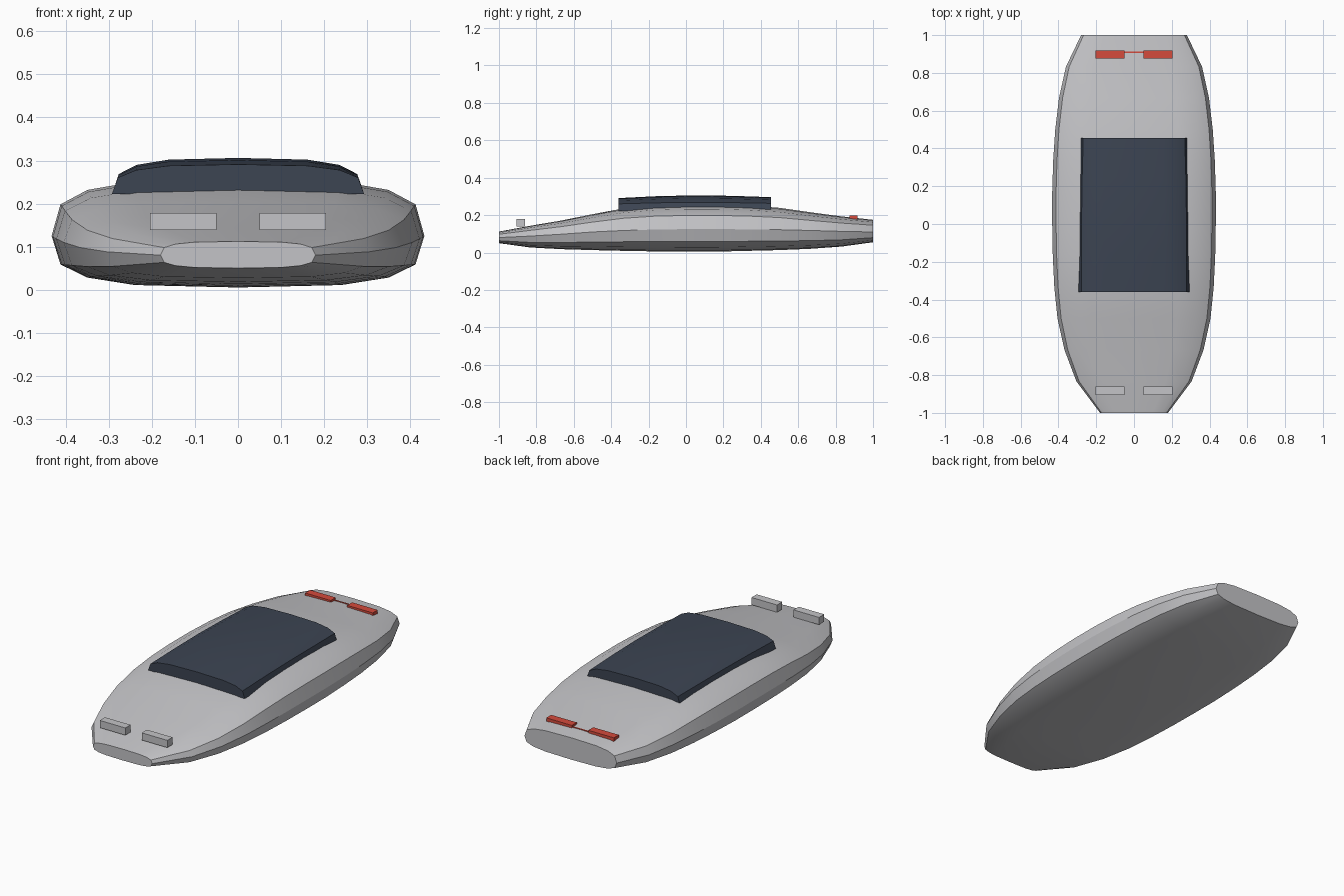
import bpy, bmesh, math

if "Cube" in bpy.data.objects:
    bpy.data.objects.remove(bpy.data.objects["Cube"])


def material(name, rgb):
    m = bpy.data.materials.new(name)
    m.diffuse_color = (*rgb, 1)
    m.use_nodes = True
    m.node_tree.nodes["Principled BSDF"].inputs["Base Color"].default_value = m.diffuse_color
    return m


SILVER = material("silver grey", (0.55, 0.55, 0.57))
GLASS = material("dark blue glass", (0.045, 0.058, 0.085))
RED = material("red", (0.66, 0.07, 0.045))
EXP = 0.615  # squareness of the rounded cross-sections


def spow(v):
    return math.copysign(abs(v) ** EXP, v) if abs(v) > 1e-6 else 0.0


def section(y, w, zb, zc, zt, count, sweep):
    """Rounded section: widest at zc, reaching zb below and zt above."""
    pts = []
    for i in range(count):
        a = sweep * i / 16
        s = spow(math.sin(a))
        pts.append((w * spow(math.cos(a)), y, zc + s * ((zt - zc) if s > 0 else (zc - zb))))
    return pts


def loft(name, rings, mat, angle):
    """Skin closed rings and cap both ends."""
    bm = bmesh.new()
    rows = [[bm.verts.new(p) for p in r] for r in rings]
    n = len(rows[0])
    for a, b in zip(rows, rows[1:]):
        for i in range(n):
            j = (i + 1) % n
            bm.faces.new((a[i], a[j], b[j], b[i]))
    bm.faces.new(rows[0])
    bm.faces.new(rows[-1])
    bmesh.ops.recalc_face_normals(bm, faces=bm.faces)
    me = bpy.data.meshes.new(name)
    bm.to_mesh(me)
    bm.free()
    me.materials.append(mat)
    ob = bpy.data.objects.new(name, me)
    bpy.context.collection.objects.link(ob)
    bpy.ops.object.select_all(action='DESELECT')
    ob.select_set(True)
    bpy.context.view_layer.objects.active = ob
    bpy.ops.object.shade_smooth_by_angle(angle=math.radians(angle))
    return ob


def box(name, lo, hi, mat):
    bpy.ops.mesh.primitive_cube_add(size=1, location=[(a + b) / 2 for a, b in zip(lo, hi)])
    ob = bpy.context.object
    ob.name = name
    ob.scale = [b - a for a, b in zip(lo, hi)]
    ob.data.materials.append(mat)
    return ob


# Body shell: half width, bottom, widest height, top at even steps from nose to tail
stations = [
    (.18, .050, .080, .112), (.305, .027, .088, .143), (.368, .018, .098, .171),
    (.405, .013, .110, .205), (.422, .009, .118, .236), (.430, .006, .123, .252),
    (.433, .005, .125, .257), (.433, .005, .125, .257), (.428, .009, .124, .252),
    (.417, .013, .122, .239), (.397, .020, .118, .215), (.360, .032, .113, .193),
    (.280, .055, .110, .175)]
loft("body_shell", [section(-1 + i / 6, w, zb, zc, zt, 16, 2 * math.pi)
                    for i, (w, zb, zc, zt) in enumerate(stations)], SILVER, 30)

# Glass canopy: shallow domed half section, flat underneath
canopy = [(-.36, .293, .291), (-.16, .292, .301), (.05, .291, .306),
          (.25, .288, .303), (.455, .282, .296)]
loft("canopy", [section(y, w, .222, .222, zt, 9, 2 * math.pi) for y, w, zt in canopy],
     GLASS, 30)

# Lamps on both sides
for side, s in (("left", -1), ("right", 1)):
    x0, x1 = sorted((s * .05, s * .205))
    box(side + "_headlight", (x0, -.905, .138), (x1, -.86, .178), SILVER)
    box(side + "_tail_light", (x0, .875, .165), (x1, .918, .197), RED)

# Thin strip joining the tail lights
box("tail_light_strip", (-.06, .906, .17), (.06, .912, .188), RED)
